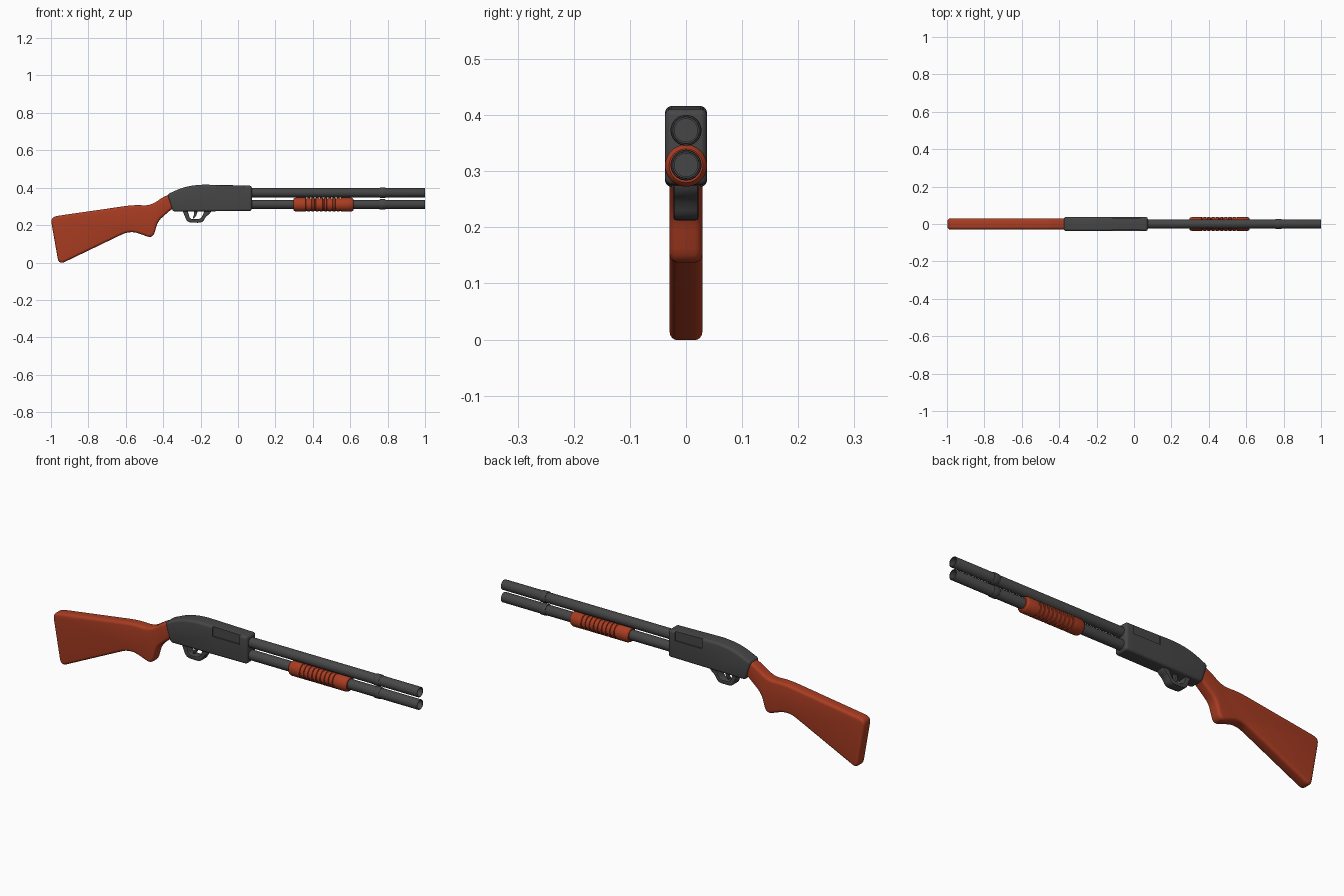
import bpy, bmesh, math
from mathutils import Vector

if "Cube" in bpy.data.objects:
    bpy.data.objects.remove(bpy.data.objects["Cube"])


def material(name, rgb):
    m = bpy.data.materials.new(name)
    m.diffuse_color = (*rgb, 1)
    m.use_nodes = True
    m.node_tree.nodes["Principled BSDF"].inputs["Base Color"].default_value = m.diffuse_color
    return m


STEEL = material("dark grey steel", (0.062, 0.062, 0.062))
WOOD = material("red brown wood", (0.40, 0.046, 0.016))


def add_object(name, bm, mat):
    bmesh.ops.recalc_face_normals(bm, faces=bm.faces)
    me = bpy.data.meshes.new(name)
    bm.to_mesh(me)
    bm.free()
    ob = bpy.data.objects.new(name, me)
    bpy.context.collection.objects.link(ob)
    me.materials.append(mat)
    return ob


def finish(ob):
    # apply modifiers, then smooth shading with sharp edges kept
    bpy.ops.object.select_all(action='DESELECT')
    ob.select_set(True)
    bpy.context.view_layer.objects.active = ob
    bpy.ops.object.convert(target='MESH')
    bpy.ops.object.shade_smooth_by_angle(angle=math.radians(35))


def rounded(points, steps=5):
    # points are (x, z, corner size); each corner becomes a small curve
    out = []
    for i, (x, z, r) in enumerate(points):
        p = Vector((x, z))
        if r == 0:
            out.append(p)
            continue
        a = Vector(points[i - 1][:2]) - p
        b = Vector(points[(i + 1) % len(points)][:2]) - p
        a = p + a.normalized() * min(r, a.length * 0.48)
        b = p + b.normalized() * min(r, b.length * 0.48)
        for k in range(steps + 1):
            t = k / steps
            out.append(a * (1 - t) ** 2 + p * 2 * t * (1 - t) + b * t * t)
    return out


def plate(name, points, half, bevel, mat, segments=4):
    # side outline extruded across y with rounded rims
    bm = bmesh.new()
    face = bm.faces.new([bm.verts.new((p.x, -half, p.y)) for p in rounded(points)])
    ext = bmesh.ops.extrude_face_region(bm, geom=[face])
    verts = [v for v in ext["geom"] if isinstance(v, bmesh.types.BMVert)]
    bmesh.ops.translate(bm, verts=verts, vec=(0, 2 * half, 0))
    ob = add_object(name, bm, mat)
    mod = ob.modifiers.new("rim", 'BEVEL')
    mod.width = bevel
    mod.segments = segments
    mod.limit_method = 'ANGLE'
    mod.angle_limit = math.radians(50)
    mod.use_clamp_overlap = False
    finish(ob)
    return ob


def lathe(name, profile, z, mat, sides=40):
    # (x, radius) profile spun around a line along x
    bm = bmesh.new()
    rings = []
    for x, r in profile:
        rings.append([bm.verts.new((x, r * math.cos(k * math.tau / sides),
                                    z + r * math.sin(k * math.tau / sides)))
                      for k in range(sides)])
    for a, b in zip(rings, rings[1:]):
        for k in range(sides):
            n = (k + 1) % sides
            bm.faces.new((a[k], a[n], b[n], b[k]))
    bm.faces.new(rings[0])
    bm.faces.new(rings[-1])
    finish(add_object(name, bm, mat))


# Stock with grip
plate("stock", [
    (-1.003, 0.244, 0.035), (-0.553, 0.309, 0.06), (-0.468, 0.303, 0.05),
    (-0.395, 0.354, 0.03), (-0.34, 0.372, 0), (-0.33, 0.30, 0),
    (-0.36, 0.281, 0.01), (-0.428, 0.222, 0.03), (-0.455, 0.128, 0.035),
    (-0.575, 0.172, 0.05), (-0.958, -0.012, 0.035)], 0.029, 0.014, WOOD)

# Receiver
receiver = plate("receiver", [
    (-0.378, 0.365, 0), (-0.29, 0.404, 0.04), (-0.205, 0.417, 0.04),
    (0.074, 0.411, 0), (0.074, 0.276, 0), (-0.348, 0.272, 0)],
    0.0375, 0.012, STEEL)

# Shallow ports sunk into both sides of the receiver, open at the top
X0, X1, Z0, DEEP = -0.115, 0.035, 0.366, 0.031
bm = bmesh.new()
bm.from_mesh(receiver.data)
for co, no in (((X0, 0, 0), (1, 0, 0)), ((X1, 0, 0), (1, 0, 0)), ((0, 0, Z0), (0, 0, 1)),
               ((0, DEEP, 0), (0, 1, 0)), ((0, -DEEP, 0), (0, 1, 0))):
    bmesh.ops.bisect_plane(bm, geom=bm.verts[:] + bm.edges[:] + bm.faces[:],
                           dist=1e-5, plane_co=co, plane_no=no)
for side in (-1, 1):
    port = []
    for f in bm.faces:
        c = f.calc_center_median()
        if X0 < c.x < X1 and c.z > Z0 and c.y * side > DEEP + 1e-4:
            port.append(f)
    ext = bmesh.ops.extrude_face_region(bm, geom=port)
    for v in ext["geom"]:
        if isinstance(v, bmesh.types.BMVert):
            v.co.y = side * DEEP
    bmesh.ops.delete(bm, geom=[f for f in port if f.is_valid], context='FACES')
bmesh.ops.dissolve_degenerate(bm, dist=1e-6, edges=bm.edges)
bm.to_mesh(receiver.data)
bm.free()
finish(receiver)

# Trigger guard and trigger
plate("trigger_guard", [
    (-0.305, 0.29, 0), (-0.29, 0.262, 0.015), (-0.272, 0.214, 0.025),
    (-0.19, 0.212, 0.025), (-0.172, 0.246, 0.02), (-0.148, 0.262, 0.015),
    (-0.138, 0.29, 0), (-0.178, 0.29, 0), (-0.186, 0.256, 0.015),
    (-0.202, 0.232, 0.015), (-0.256, 0.232, 0.015), (-0.274, 0.29, 0)],
    0.022, 0.004, STEEL, 2)
plate("trigger", [
    (-0.24, 0.29, 0), (-0.214, 0.29, 0), (-0.22, 0.255, 0.015),
    (-0.236, 0.234, 0.004), (-0.243, 0.238, 0.004), (-0.233, 0.26, 0.012)],
    0.008, 0.002, STEEL, 2)

# Barrel and magazine tube, each with a hollow end and a collar
for name, z in (("barrel", 0.373), ("magazine_tube", 0.311)):
    lathe(name, [(0.05, 0.0245), (0.998, 0.0245), (1.0, 0.0235),
                 (1.0, 0.0205), (0.965, 0.0205)], z, STEEL)
    lathe(name + "_collar", [(0.757, 0.0225), (0.757, 0.026), (0.760, 0.0275),
                             (0.786, 0.0275), (0.789, 0.026), (0.789, 0.0225)], z, STEEL)

# Ribbed sliding fore-end
R = 0.0375
profile = [(0.297, 0.022), (0.297, 0.030), (0.301, 0.034), (0.310, R)]
for i in range(9):
    x = 0.367 + i * 0.0225
    profile += [(x - 0.005, R), (x - 0.0035, R - 0.004), (x + 0.0035, R - 0.004), (x + 0.005, R)]
profile += [(0.605, R), (0.613, 0.034), (0.617, 0.030), (0.617, 0.022)]
lathe("fore_end", profile, 0.310, WOOD)
